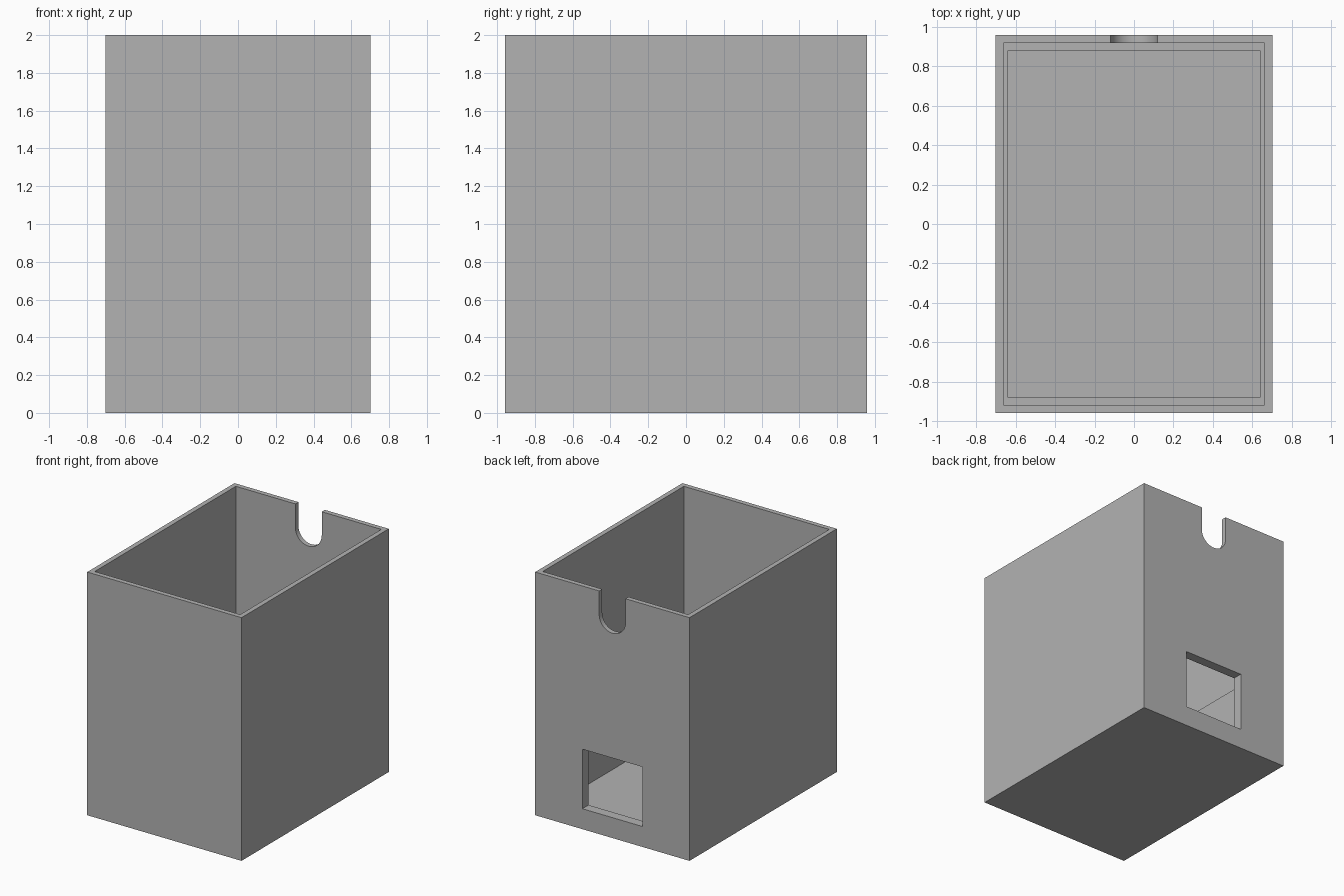
import bpy
import bmesh
from math import cos, sin, pi

if "Cube" in bpy.data.objects:
    bpy.data.objects.remove(bpy.data.objects["Cube"], do_unlink=True)

# Overall half sizes and heights
HX, HY, TOP = 0.702, 0.957, 2.0
FLOOR, LEDGE = 0.04, 0.89

grey = bpy.data.materials.new("plain grey")
grey.use_nodes = True
colour = (0.45, 0.45, 0.45, 1)
grey.diffuse_color = colour
grey.node_tree.nodes["Principled BSDF"].inputs["Base Color"].default_value = colour


def prism(name, outline, direction):
    """Closed outline extruded along a direction."""
    bm = bmesh.new()
    face = bm.faces.new([bm.verts.new(p) for p in outline])
    extruded = bmesh.ops.extrude_face_region(bm, geom=[face])["geom"]
    moved = [g for g in extruded if isinstance(g, bmesh.types.BMVert)]
    bmesh.ops.translate(bm, verts=moved, vec=direction)
    bmesh.ops.recalc_face_normals(bm, faces=bm.faces)
    mesh = bpy.data.meshes.new(name)
    bm.to_mesh(mesh)
    bm.free()
    mesh.materials.append(grey)
    obj = bpy.data.objects.new(name, mesh)
    bpy.context.collection.objects.link(obj)
    return obj


def block(name, hx, y0, y1, z0, z1):
    outline = [(-hx, y0, z0), (hx, y0, z0), (hx, y1, z0), (-hx, y1, z0)]
    return prism(name, outline, (0, 0, z1 - z0))


def cut(target, cutter):
    """Subtract the cutter, then discard it."""
    cutter.hide_render = True
    mod = target.modifiers.new("cut", "BOOLEAN")
    mod.operation = "DIFFERENCE"
    mod.solver = "EXACT"
    mod.object = cutter
    bpy.context.view_layer.objects.active = target
    bpy.ops.object.modifier_apply(modifier=mod.name)
    bpy.data.objects.remove(cutter, do_unlink=True)


# Outer shell
box = block("open_box", HX, -HY, HY, 0, TOP)

# Thin-walled upper cavity, and narrower lower cavity that leaves a ledge
cut(box, block("upper_cavity", HX - 0.04, 0.04 - HY, HY - 0.04, LEDGE, TOP + 0.1))
cut(box, block("lower_cavity", HX - 0.06, 0.08 - HY, HY - 0.08, FLOOR, LEDGE + 0.1))

# Rectangular window low in the back wall
cut(box, block("window_opening", 0.273, HY - 0.2, HY + 0.1, 0.168, 0.658))

# Round-bottomed cable slot at the back rim
radius, centre, steps = 0.12, 1.805, 32
y = HY - 0.2
slot = [(radius * cos(pi + pi * i / steps), y, centre + radius * sin(pi + pi * i / steps))
        for i in range(steps + 1)]
slot += [(radius, y, TOP + 0.1), (-radius, y, TOP + 0.1)]
cut(box, prism("cable_slot", slot, (0, 0.3, 0)))

# Smooth the slot curve while keeping the box edges sharp
bpy.ops.object.select_all(action="DESELECT")
box.select_set(True)
bpy.context.view_layer.objects.active = box
bpy.ops.object.shade_smooth_by_angle(angle=pi / 6)
